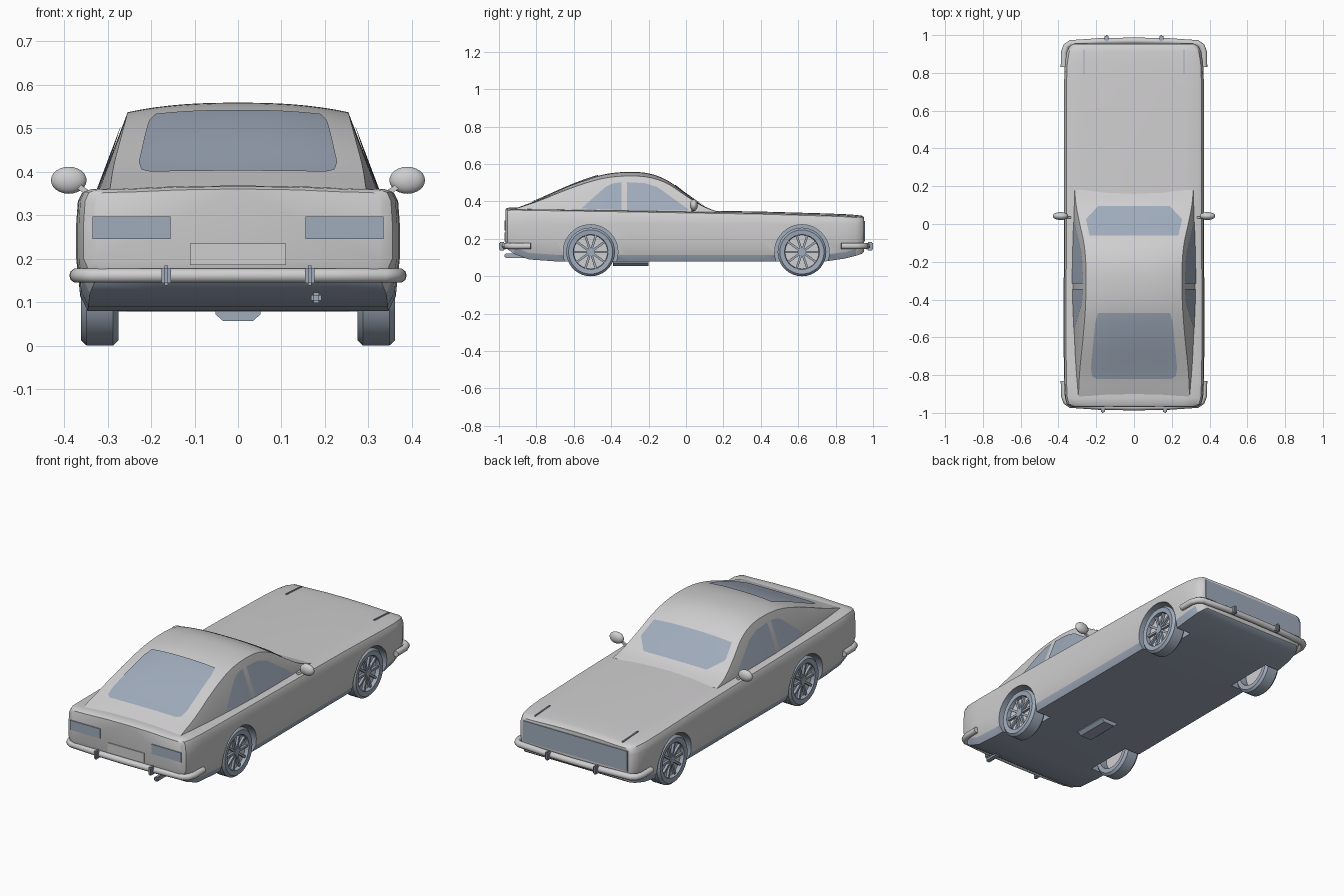
import bpy, bmesh, math
from mathutils import Vector, Matrix

cube = bpy.data.objects.get("Cube")
if cube:
    bpy.data.objects.remove(cube, do_unlink=True)


def material(name, rgb):
    m = bpy.data.materials.new(name)
    m.use_nodes = True
    m.diffuse_color = (*rgb, 1)
    m.node_tree.nodes["Principled BSDF"].inputs["Base Color"].default_value = (*rgb, 1)
    return m


PALE = material("pale_grey", (0.63, 0.62, 0.63))
BLUE = material("blue_grey", (0.35, 0.41, 0.50))


def smooth(ob, angle=35):
    bpy.ops.object.select_all(action='DESELECT')
    ob.select_set(True)
    bpy.context.view_layer.objects.active = ob
    bpy.ops.object.shade_smooth_by_angle(angle=math.radians(angle))


def finish(name, bm, mats, fix=True):
    if fix:
        bmesh.ops.recalc_face_normals(bm, faces=bm.faces)
    me = bpy.data.meshes.new(name)
    bm.to_mesh(me)
    bm.free()
    for m in mats:
        me.materials.append(m)
    ob = bpy.data.objects.new(name, me)
    bpy.context.collection.objects.link(ob)
    smooth(ob)
    return ob


def loft(rings, closed=True, caps=True):
    bm = bmesh.new()
    rows = [[bm.verts.new(p) for p in r] for r in rings]
    n = len(rows[0])
    for a, b in zip(rows, rows[1:]):
        for i in range(n if closed else n - 1):
            j = (i + 1) % n
            bm.faces.new((a[i], a[j], b[j], b[i]))
    if caps:
        bm.faces.new(rows[0])
        bm.faces.new(rows[-1])
    return bm


def box(name, size, loc, mat, bevel=0.0, rot=None):
    bm = bmesh.new()
    bmesh.ops.create_cube(bm, size=1, matrix=Matrix.Diagonal((*size, 1)))
    if bevel:
        bmesh.ops.bevel(bm, geom=bm.edges[:], offset=bevel, segments=2, affect='EDGES')
    bm.transform(Matrix.Translation(loc) @ (rot or Matrix()))
    return finish(name, bm, [mat])


def lerp_keys(keys, x):
    for (a, p), (b, q) in zip(keys, keys[1:]):
        if x <= b:
            return p + (q - p) * max(0, (x - a) / (b - a))
    return keys[-1][1]


def curve_keys(keys, x):
    # smooth interpolation with finite difference tangents
    n = len(keys)

    def slope(i):
        a, b = keys[max(i - 1, 0)], keys[min(i + 1, n - 1)]
        return (b[1] - a[1]) / (b[0] - a[0])
    for i in range(n - 1):
        (a, p), (b, q) = keys[i], keys[i + 1]
        if x <= b or i == n - 2:
            d = b - a
            t = min(1, max(0, (x - a) / d))
            return ((2*t**3 - 3*t*t + 1) * p + (t**3 - 2*t*t + t) * d * slope(i)
                    + (3*t*t - 2*t**3) * q + (t**3 - t*t) * d * slope(i + 1))


# Lower body: stations of y, half width, underside, shoulder height
STATIONS = [(-0.965, 0.335, 0.16, 0.352), (-0.955, 0.355, 0.145, 0.358), (-0.92, 0.366, 0.12, 0.36),
            (-0.84, 0.37, 0.09, 0.358), (-0.7, 0.372, 0.08, 0.356), (-0.3, 0.372, 0.078, 0.35),
            (0.1, 0.37, 0.078, 0.343), (0.4, 0.37, 0.078, 0.338), (0.75, 0.37, 0.08, 0.328),
            (0.85, 0.366, 0.095, 0.324), (0.91, 0.356, 0.11, 0.32), (0.94, 0.342, 0.12, 0.316),
            (0.952, 0.325, 0.13, 0.308)]
rings = []
for y, w, b, t in STATIONS:
    half = [(0.5, b), (0.93, b), (0.975, b + 0.035), (1, 0.2), (1, 0.28), (0.99, t - 0.025),
            (0.965, t - 0.006), (0.92, t), (0.74, t + 0.001), (0.4, t + 0.006)]
    right = [(w * f, y, z) for f, z in half]
    rings.append(right + [(0, y, t + 0.008)] + [(-x, yy, z) for x, yy, z in reversed(right)])
body = finish("lower_body", loft(rings), [PALE, BLUE])

# Wheel arches cut from the body
AXLES, HUB, ARCH = (-0.51, 0.62), 0.13, 0.146
for y in AXLES:
    for s in (-1, 1):
        bm = bmesh.new()
        bmesh.ops.create_cone(bm, cap_ends=True, segments=40, radius1=ARCH, radius2=ARCH, depth=0.3)
        bm.transform(Matrix.Translation((s * 0.405, y, HUB)) @ Matrix.Rotation(math.pi / 2, 4, 'Y'))
        cutter = finish("arch_cutter", bm, [PALE])
        cutter.hide_render = True
        mod = body.modifiers.new("arch", 'BOOLEAN')
        mod.operation, mod.solver, mod.object = 'DIFFERENCE', 'EXACT', cutter
        bpy.context.view_layer.objects.active = body
        bpy.ops.object.modifier_apply(modifier=mod.name)
        bpy.data.objects.remove(cutter, do_unlink=True)
me = body.data
for p in me.polygons:
    pts = [me.vertices[i].co for i in p.vertices]
    in_arch = any(all(math.hypot(v.y - a, v.z - HUB) < ARCH + 0.002 for v in pts) for a in AXLES)
    sill = max(v.z for v in pts) < 0.125
    p.material_index = int(in_arch or sill or p.normal.z < -0.4)
smooth(body)

# Cabin: fastback roofline swept over a leaning side
ROOF = [(-0.94, 0.352), (-0.88, 0.375), (-0.8, 0.405), (-0.6, 0.492), (-0.45, 0.542), (-0.32, 0.558),
        (-0.2, 0.55), (-0.1, 0.513), (0, 0.44), (0.1, 0.373), (0.18, 0.343)]
BELT = [(-0.94, 0.3), (-0.7, 0.317), (-0.3, 0.328), (0.18, 0.315)]
BASE = 0.34


def cabin(y):
    w, top = curve_keys(BELT, y), curve_keys(ROOF, y)
    h = max(top - BASE, 0.002)
    return w, w - 0.34 * h, BASE + 0.9 * h, BASE + h


def roof_point(y, x, lift=0.0):
    w, e, ze, zc = cabin(y)
    return (x, y, zc - (zc - ze) * min(1, abs(x) / e) ** 2.5 + lift)


def side_point(y, z, s, lift=0.0):
    w, e, ze, zc = cabin(y)
    return (s * (w + (e - w) * (z - BASE) / (ze - BASE) + lift), y, z)


rings = []
for i in range(57):
    y = -0.94 + 1.12 * i / 56
    w, e, ze, zc = cabin(y)
    arc = [roof_point(y, e * k / 8) for k in range(-8, 9)]
    rings.append([(-w, y, BASE - 0.02), (-w, y, BASE)] + arc + [(w, y, BASE), (w, y, BASE - 0.02)])
finish("cabin", loft(rings), [PALE])


def pane(name, span, low, high, point, steps=24, across=12):
    rows = []
    for i in range(steps + 1):
        u = span[0] + (span[1] - span[0]) * i / steps
        a, b = lerp_keys(low, u), lerp_keys(high, u)
        rows.append([point(u, a + (b - a) * k / across) for k in range(across + 1)])
    bm = loft(rows, closed=False, caps=False)
    bm.normal_update()
    # face every pane away from the cabin middle
    if sum((f.normal.dot(f.calc_center_median() - Vector((0, -0.3, 0.2))) for f in bm.faces)) < 0:
        bmesh.ops.reverse_faces(bm, faces=bm.faces)
    return finish(name, bm, [BLUE], fix=False)


def wide_pane(name, span, widths):
    pane(name, span, [(y, -w) for y, w in widths], widths, lambda y, x: roof_point(y, x, 0.005))


# Glass
wide_pane("sloping_tail_window", (-0.82, -0.47),
          [(-0.82, 0.2), (-0.805, 0.222), (-0.76, 0.228), (-0.52, 0.205), (-0.47, 0.19)])
wide_pane("windscreen", (-0.06, 0.095), [(-0.06, 0.235), (0.025, 0.255), (0.095, 0.19)])
for s, side in ((1, "left"), (-1, "right")):
    def lifted(y, z, s=s):
        return side_point(y, z, s, 0.004)
    pane(side + "_door_window", (-0.315, 0.01), [(-0.315, 0.352), (0.01, 0.352)],
         [(-0.315, 0.503), (-0.22, 0.498), (-0.15, 0.475), (0.01, 0.36)], lifted)
    pane(side + "_quarter_window", (-0.555, -0.345), [(-0.555, 0.362), (-0.345, 0.354)],
         [(-0.555, 0.367), (-0.43, 0.478), (-0.39, 0.497), (-0.345, 0.503)], lifted)

# Lamps, grille and licence panel
box("grille", (0.63, 0.008, 0.11), (0, 0.953, 0.24), BLUE)
box("licence_panel", (0.22, 0.008, 0.05), (0, -0.966, 0.21), PALE)
box("exhaust_pipe", (0.024, 0.13, 0.024), (0.18, -0.905, 0.11), BLUE, 0.006)
for s, side in ((1, "left"), (-1, "right")):
    box(side + "_lamp", (0.18, 0.008, 0.052), (s * 0.245, -0.966, 0.271), BLUE)
    box(side + "_hood_seam", (0.007, 0.13, 0.008), (s * 0.265, 0.86, 0.325), BLUE,
        rot=Matrix.Rotation(-0.06, 4, 'X'))

# Wrap-round bumpers with overriders
half = [(0.371, 0.83), (0.37, 0.91), (0.358, 0.942), (0.335, 0.957), (0.18, 0.967)]
for d, end, ox in ((-1, "sloping_end", 0.165), (1, "grille_end", 0.145)):
    path = half + [(0, 0.97)] + [(-x, y) for x, y in reversed(half)]
    cu = bpy.data.curves.new(end + "_bumper", 'CURVE')
    cu.dimensions, cu.bevel_depth, cu.bevel_resolution, cu.use_fill_caps = '3D', 0.017, 3, True
    sp = cu.splines.new('POLY')
    sp.points.add(len(path) - 1)
    for p, (x, y) in zip(sp.points, path):
        p.co = (x, d * y, 0.161, 1)
    cu.materials.append(PALE)
    ob = bpy.data.objects.new(end + "_bumper", cu)
    bpy.context.collection.objects.link(ob)
    bpy.ops.object.select_all(action='DESELECT')
    ob.select_set(True)
    bpy.context.view_layer.objects.active = ob
    bpy.ops.object.convert(target='MESH')
    smooth(bpy.context.view_layer.objects.active, 50)
    for s, side in ((1, "left"), (-1, "right")):
        box(f"{end}_{side}_overrider", (0.021, 0.034, 0.046), (s * ox, d * 0.983, 0.161), BLUE, 0.006)

# Wheels: tyre ring, pale disc, hub and spokes
TYRE = [(0.275, 0.094), (0.275, 0.118), (0.287, 0.13), (0.348, 0.13), (0.361, 0.118), (0.358, 0.093), (0.335, 0.09)]
SEG = 36
for y in AXLES:
    for s, side in ((1, "left"), (-1, "right")):
        tag = f"{side}_{'sloping_end' if y < 0 else 'grille_end'}_"
        loops = []
        for k in range(SEG + 1):
            a = math.tau * k / SEG
            loops.append([(s * x, y + r * math.cos(a), HUB + r * math.sin(a)) for x, r in TYRE])
        bm = loft(loops, caps=False)
        bmesh.ops.remove_doubles(bm, verts=bm.verts, dist=1e-5)
        finish(tag + "tyre", bm, [BLUE])
        for part, r, depth, x, mat in (("disc", 0.093, 0.02, 0.327, PALE), ("hub", 0.02, 0.03, 0.338, BLUE)):
            bm = bmesh.new()
            bmesh.ops.create_cone(bm, cap_ends=True, segments=SEG, radius1=r, radius2=r, depth=depth)
            bm.transform(Matrix.Translation((s * x, y, HUB)) @ Matrix.Rotation(math.pi / 2, 4, 'Y'))
            finish(tag + part, bm, [mat])
        for k in range(10):
            turn = Matrix.Rotation(math.tau * k / 10, 4, 'X')
            offset = turn @ Vector((0, 0.052, 0))
            box(f"{tag}spoke_{k}", (0.016, 0.08, 0.012), Vector((s * 0.342, y, HUB)) + offset, BLUE, rot=turn)

# Door mirrors on short stalks
for s, side in ((1, "left"), (-1, "right")):
    bm = bmesh.new()
    bmesh.ops.create_uvsphere(bm, u_segments=20, v_segments=12, radius=1)
    bm.transform(Matrix.Translation((s * 0.389, 0.042, 0.38)) @ Matrix.Diagonal((0.041, 0.021, 0.031, 1)))
    finish(side + "_mirror", bm, [PALE])
    box(side + "_mirror_stalk", (0.045, 0.012, 0.012), (s * 0.355, 0.035, 0.358), PALE,
        rot=Matrix.Rotation(-s * 0.6, 4, 'Y'))

# Tapered gearbox pan under the floor
bm = loft([[(x * f, y, z) for x, y in ((-0.052, -0.39), (0.052, -0.39), (0.052, -0.2), (-0.052, -0.2))]
           for f, z in ((1, 0.082), (1, 0.072), (0.65, 0.056))])
finish("gearbox_pan", bm, [BLUE])
